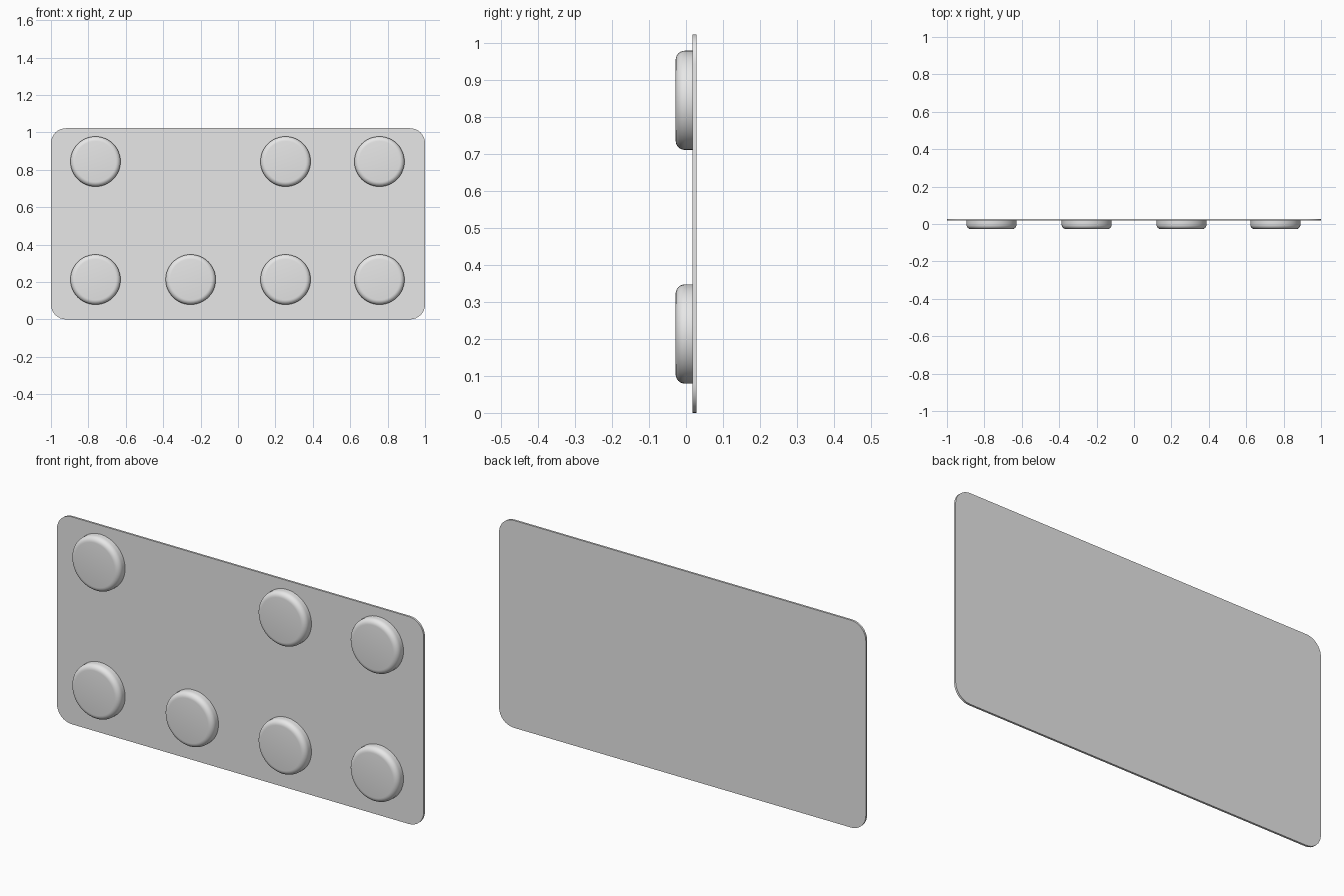
import bpy
import bmesh
import math
from mathutils import Matrix

cube = bpy.data.objects.get("Cube")
if cube:
    bpy.data.objects.remove(cube, do_unlink=True)

WIDTH, HEIGHT = 2.0, 1.022
FRONT, PLATE_FRONT, BACK = -0.028, 0.018, 0.028
CORNER = 0.08
KNOB_RADIUS, KNOB_ROUNDING = 0.134, 0.025

# Single grey material
grey = bpy.data.materials.new("light_grey")
grey.use_nodes = True
colour = (0.8, 0.8, 0.8, 1.0)
grey.diffuse_color = colour
grey.node_tree.nodes["Principled BSDF"].inputs["Base Color"].default_value = colour


def finish(name, bm, location):
    """Turn a bmesh into a grey object with smooth curves and sharp edges."""
    bmesh.ops.recalc_face_normals(bm, faces=bm.faces)
    mesh = bpy.data.meshes.new(name)
    bm.to_mesh(mesh)
    bm.free()
    mesh.materials.append(grey)
    obj = bpy.data.objects.new(name, mesh)
    obj.location = location
    bpy.context.collection.objects.link(obj)
    bpy.ops.object.select_all(action='DESELECT')
    obj.select_set(True)
    bpy.context.view_layer.objects.active = obj
    bpy.ops.object.shade_smooth_by_angle(angle=math.radians(40))
    return obj


# Thin back plate with rounded corners
bm = bmesh.new()
thickness = BACK - PLATE_FRONT
bmesh.ops.create_cube(bm, size=1, matrix=Matrix.Diagonal((WIDTH, thickness, HEIGHT, 1)))
corners = [e for e in bm.edges if abs(e.verts[0].co.y - e.verts[1].co.y) > thickness / 2]
bmesh.ops.bevel(bm, geom=corners, offset=CORNER, segments=8, profile=0.5, affect='EDGES')
finish("back_plate", bm, (0, (PLATE_FRONT + BACK) / 2, HEIGHT / 2))


# Round knob with a softened front rim
def add_knob(name, x, z):
    bm = bmesh.new()
    depth = PLATE_FRONT - FRONT
    bmesh.ops.create_cone(bm, cap_ends=True, segments=48, radius1=KNOB_RADIUS,
                          radius2=KNOB_RADIUS, depth=depth,
                          matrix=Matrix.Rotation(math.pi / 2, 4, 'X'))
    rim = [e for e in bm.edges if all(v.co.y < 0 for v in e.verts)]
    bmesh.ops.bevel(bm, geom=rim, offset=KNOB_ROUNDING, segments=6, profile=0.5, affect='EDGES')
    finish(name, bm, (x, (FRONT + PLATE_FRONT) / 2, z))


# Lower row of four, upper row with one place left empty
columns = [-0.762, -0.253, 0.254, 0.756]
for row, z in (("lower", 0.213), ("upper", 0.844)):
    for i, x in enumerate(columns):
        if row == "upper" and i == 1:
            continue
        add_knob(f"{row}_knob_{i + 1}", x, z)
